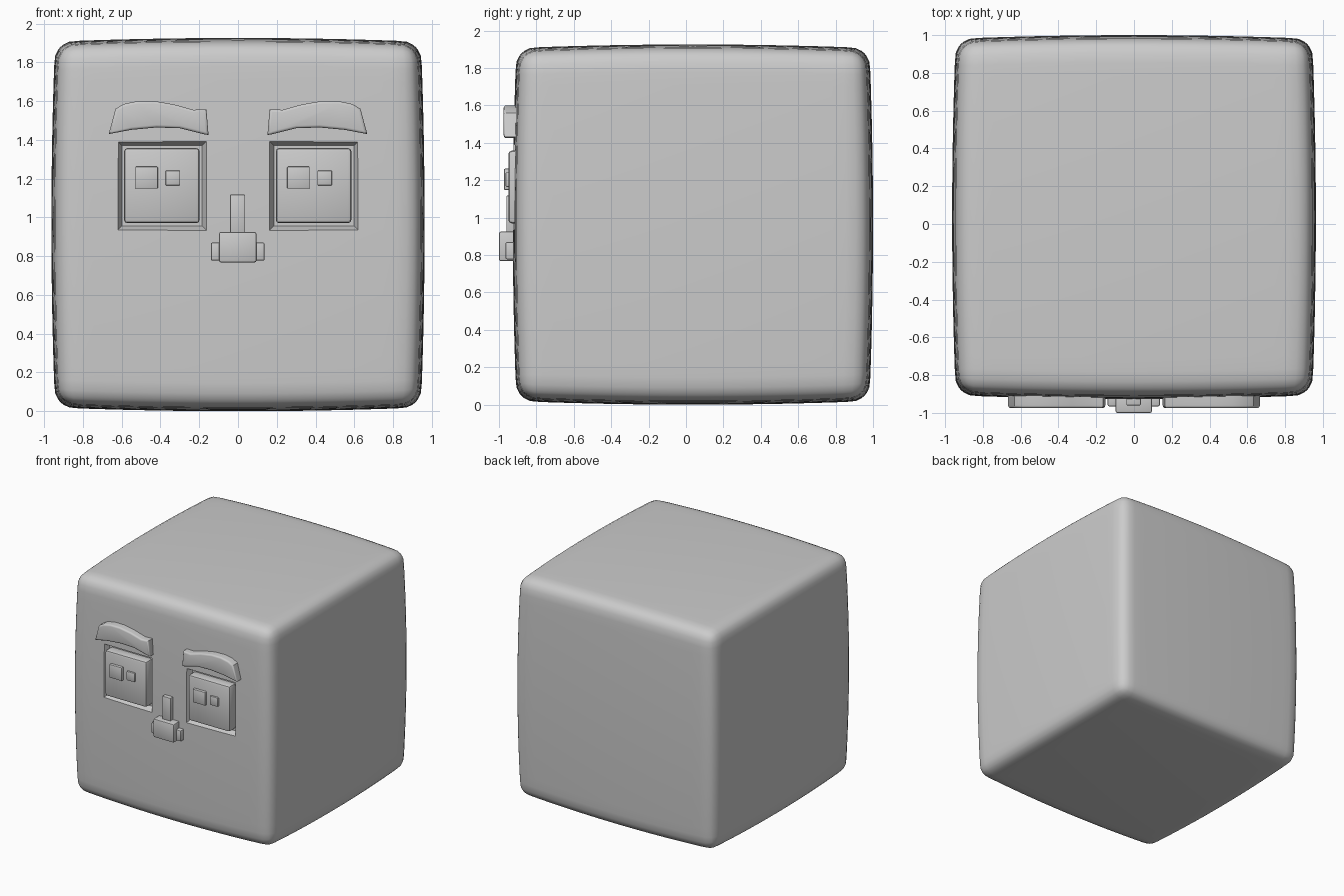
import bpy, bmesh, math
from mathutils import Vector

if "Cube" in bpy.data.objects:
    bpy.data.objects.remove(bpy.data.objects["Cube"])

grey = bpy.data.materials.new("plain grey")
grey.diffuse_color = (0.6, 0.6, 0.6, 1)
grey.use_nodes = True
grey.node_tree.nodes["Principled BSDF"].inputs["Base Color"].default_value = grey.diffuse_color

H = 0.963             # half size of the head
CY, CZ = 0.037, 0.963  # head centre


def finish(bm, name, bevel=0.0, segments=2):
    """Turn a bmesh into a named object with optional rounded edges."""
    bmesh.ops.recalc_face_normals(bm, faces=bm.faces)
    if bevel:
        bmesh.ops.bevel(bm, geom=bm.edges[:], offset=bevel, segments=segments,
                        profile=0.5, affect='EDGES', clamp_overlap=True)
    me = bpy.data.meshes.new(name)
    bm.to_mesh(me)
    bm.free()
    me.materials.append(grey)
    ob = bpy.data.objects.new(name, me)
    bpy.context.collection.objects.link(ob)
    return ob


def smooth(ob, angle=35):
    bpy.ops.object.select_all(action='DESELECT')
    ob.select_set(True)
    bpy.context.view_layer.objects.active = ob
    bpy.ops.object.shade_smooth_by_angle(angle=math.radians(angle))


def box(name, x0, x1, y0, y1, z0, z1, bevel=0.006):
    bm = bmesh.new()
    bmesh.ops.create_cube(bm, size=1)
    for v in bm.verts:
        v.co = Vector((x0 + (v.co.x + .5) * (x1 - x0),
                       y0 + (v.co.y + .5) * (y1 - y0),
                       z0 + (v.co.z + .5) * (z1 - z0)))
    ob = finish(bm, name, bevel)
    smooth(ob)
    return ob


# Head: rounded cube with gently bulging sides
bm = bmesh.new()
bmesh.ops.create_cube(bm, size=2)
bmesh.ops.subdivide_edges(bm, edges=bm.edges[:], cuts=23, use_grid_fill=True)
R = 0.1
for v in bm.verts:
    p = Vector([H * math.sin(c * math.pi / 2) for c in v.co])
    core = Vector([max(R - H, min(H - R, c)) for c in p])
    p = core + (p - core).normalized() * R
    s = [(c / H) ** 2 for c in p]
    v.co = Vector((p.x * (1 - .02 * (s[1] + s[2])),
                   p.y * (1 - .02 * (s[0] + s[2])) + CY,
                   p.z * (1 - .02 * (s[0] + s[1])) + CZ))
head = finish(bm, "head")

# Eye sockets: tapered recesses cut into the face
for cx in (-0.392, 0.392):
    bm = bmesh.new()
    bmesh.ops.create_cube(bm, size=1)
    for v in bm.verts:
        back = v.co.y > 0
        k = 0.415 if back else 0.49
        v.co = Vector((cx + v.co.x * k, -0.872 if back else -0.96, 1.163 + v.co.z * k))
    cutter = finish(bm, "socket_cutter")
    cutter.hide_render = True
    mod = head.modifiers.new("socket", 'BOOLEAN')
    mod.operation = 'DIFFERENCE'
    mod.solver = 'EXACT'
    mod.object = cutter
    bpy.ops.object.select_all(action='DESELECT')
    head.select_set(True)
    bpy.context.view_layer.objects.active = head
    bpy.ops.object.modifier_apply(modifier=mod.name)
    bpy.data.objects.remove(cutter)
smooth(head)

# Eyes, each with a large and a small square (same order on both sides)
for side, dx in (("left", 0.0), ("right", 0.783)):
    box(side + "_eye", -0.588 + dx, -0.198 + dx, -0.95, -0.85, 0.97, 1.358, 0.018)
    box(side + "_pupil", -0.53 + dx, -0.413 + dx, -0.973, -0.93, 1.148, 1.262)
    box(side + "_highlight", -0.374 + dx, -0.298 + dx, -0.965, -0.93, 1.165, 1.242)

# Eyebrows: arched outline, extruded from the face
top = [(.667, 1.43), (.632, 1.56), (.59, 1.585), (.52, 1.60), (.43, 1.60),
       (.33, 1.583), (.23, 1.555), (.163, 1.558)]
bottom = [(.152, 1.425), (.18, 1.43), (.30, 1.46), (.42, 1.464), (.55, 1.452)]
for side, sx in (("left", -1), ("right", 1)):
    bm = bmesh.new()
    f = bm.faces.new([bm.verts.new((sx * x, -0.88, z)) for x, z in top + bottom])
    ext = bmesh.ops.extrude_face_region(bm, geom=[f])["geom"]
    front = [g for g in ext if isinstance(g, bmesh.types.BMVert)]
    bmesh.ops.translate(bm, verts=front, vec=(0, -0.095, 0))
    bmesh.ops.recalc_face_normals(bm, faces=bm.faces)
    rim = [e for e in bm.edges if all(v in front for v in e.verts)]
    bmesh.ops.bevel(bm, geom=rim, offset=0.014, segments=3, profile=0.5, affect='EDGES')
    smooth(finish(bm, side + "_eyebrow"))

# Nose: bridge, tip and nostrils
box("nose_bridge", -0.041, 0.036, -0.96, -0.88, 0.90, 1.118, 0.004)
box("nose_tip", -0.098, 0.095, -1.0, -0.88, 0.768, 0.925, 0.01)
box("left_nostril", -0.14, -0.08, -0.965, -0.88, 0.777, 0.87, 0.008)
box("right_nostril", 0.08, 0.137, -0.965, -0.88, 0.777, 0.87, 0.008)
